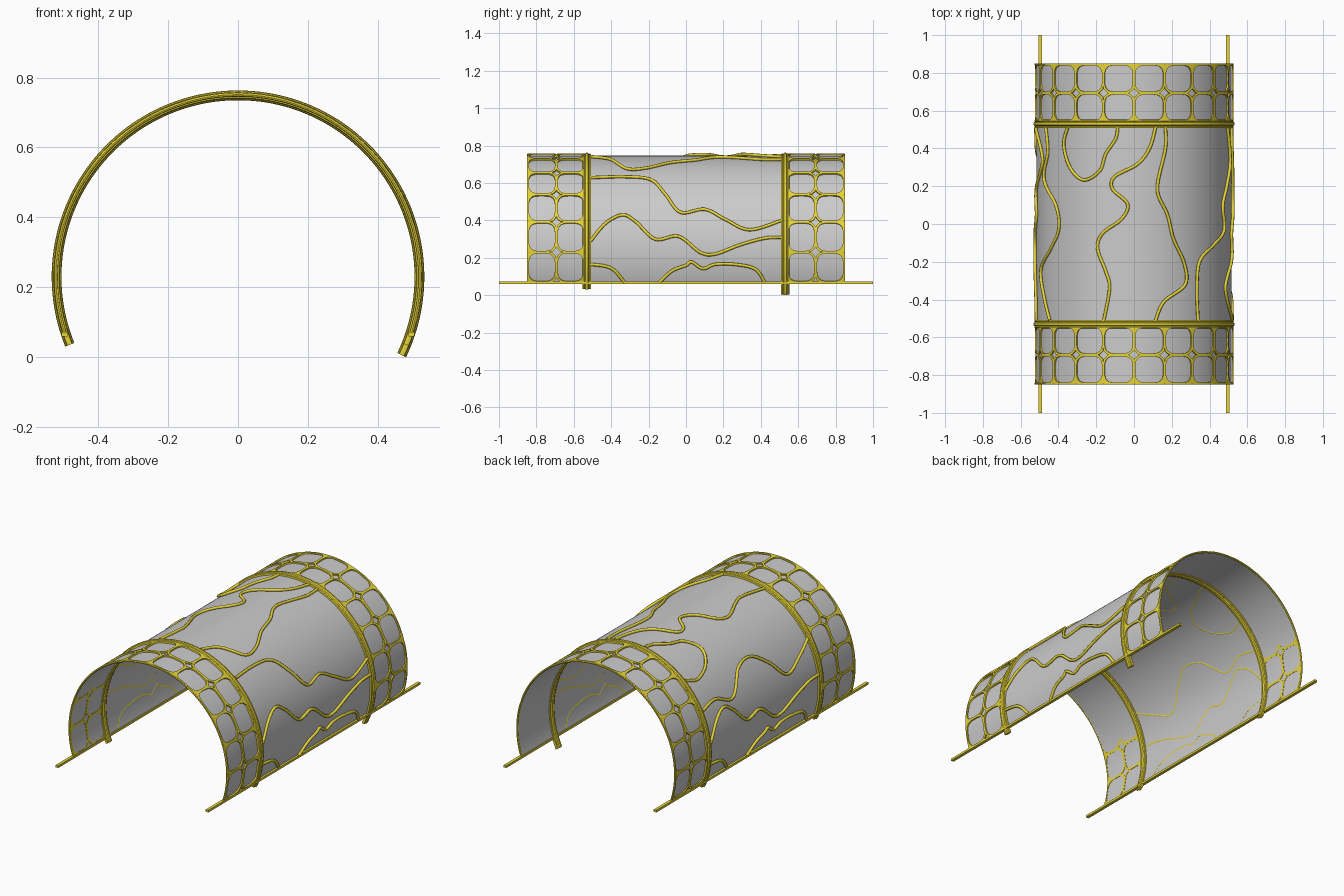
import bpy, bmesh
from math import sin, cos, radians, degrees, asin, acos, pi

if "Cube" in bpy.data.objects:
    bpy.data.objects.remove(bpy.data.objects["Cube"])

CZ = 0.23                      # height of the arch axis
SHELL_R = 0.517
A0, A1 = -18.0, 198.0          # arch sweep in degrees

gold = bpy.data.materials.new("gold")
gold.diffuse_color = (0.8, 0.66, 0.04, 1)
gold.use_nodes = True
gold.node_tree.nodes["Principled BSDF"].inputs["Base Color"].default_value = gold.diffuse_color


def on_arch(deg, y, r):
    a = radians(deg)
    return (r * cos(a), y, CZ + r * sin(a))


def finish(name, bm, mat=None, angle=35):
    me = bpy.data.meshes.new(name)
    bm.to_mesh(me)
    bm.free()
    ob = bpy.data.objects.new(name, me)
    bpy.context.collection.objects.link(ob)
    if mat:
        me.materials.append(mat)
    bpy.ops.object.select_all(action='DESELECT')
    ob.select_set(True)
    bpy.context.view_layer.objects.active = ob
    bpy.ops.object.shade_smooth_by_angle(angle=radians(angle))
    return ob


def sweep(name, profile, a0, a1, y0=0.0, closed=True, mat=None, n=96):
    """Sweep a (y, radius) profile around the arch axis."""
    bm = bmesh.new()
    rows = [[bm.verts.new(on_arch(a0 + (a1 - a0) * i / n, y0 + y, r)) for y, r in profile]
            for i in range(n + 1)]
    m = len(profile)
    for p, q in zip(rows, rows[1:]):
        for j in range(m if closed else m - 1):
            k = (j + 1) % m
            bm.faces.new((p[j], p[k], q[k], q[j]))
    if closed:
        bm.faces.new(rows[0])
        bm.faces.new(rows[-1][::-1])
        bmesh.ops.recalc_face_normals(bm, faces=bm.faces)
    return finish(name, bm, mat)


# Grey arched shell
sweep("arch_shell", [(-0.85, SHELL_R), (0.85, SHELL_R)], A0, A1, closed=False)

# Moulded rings, the back one reaching the ground on the right
outer = [(-0.023, 0.519), (-0.021, 0.526), (-0.015, 0.528), (-0.011, 0.525), (-0.007, 0.531), (0, 0.533),
         (0.007, 0.531), (0.011, 0.525), (0.015, 0.528), (0.021, 0.526), (0.023, 0.519)]
ring_profile = outer + [(y, 1.038 - r) for y, r in outer[-2:0:-1]]
low = degrees(asin(CZ / 0.533))
sweep("front_ring", ring_profile, -22, 202, -0.53, mat=gold)
sweep("back_ring", ring_profile, -low, 202, 0.53, mat=gold)

# End borders
for side, name in ((-1, "front_border"), (1, "back_border")):
    rim = [(0.006 * cos(k * pi / 4), 0.521 + 0.006 * sin(k * pi / 4)) for k in range(8)]
    sweep(name, rim, A0, A1, side * 0.845, mat=gold)


# Lattice bands: rounded openings with small diamond gaps at the nodes
def lattice(name, side):
    bm = bmesh.new()
    pitch, nseg = 18.0, 48
    hx = radians(pitch / 2) * 0.525
    for y_lo, y_hi, node in ((0.54, 0.693, 1), (0.693, 0.848, -1)):
        hy, yc = (y_hi - y_lo) / 2, (y_lo + y_hi) / 2
        for c in range(12):
            ac = A0 + pitch * (c + 0.5)
            rows = []
            for k in range(nseg):
                t = 2 * pi * (k + 0.5) / nseg
                cx, cy = cos(t), sin(t)
                s_out = 1 / max(abs(cx) / hx, abs(cy) / hy)
                a, b, e = hx - 0.007, hy - 0.008, 3.6
                s_in = (abs(cx / a) ** e + abs(cy / b) ** e) ** (-1 / e)
                if cy * node > 0:       # chamfer at node corners
                    l1 = abs(cx) + abs(cy)
                    s_out = min(s_out, (hx + hy - 0.024) / l1)
                    s_in = min(s_in, (hx + hy - 0.041) / l1)
                pair = []
                for s in (s_in, s_out):
                    ang = ac + degrees(s * cx / 0.525)
                    r = 0.527 - 0.004 * min(1, max(0, (ang - 150) / 15))
                    y = yc + s * cy
                    pair.append([on_arch(ang, side * y, q) for q in (r, r - 0.008)])
                rows.append([bm.verts.new(p) for p in
                             (pair[0][0], pair[1][0], pair[1][1], pair[0][1])])
            for p, q in zip(rows, rows[1:] + rows[:1]):
                for j in range(4):
                    k = (j + 1) % 4
                    bm.faces.new((p[j], p[k], q[k], q[j]))
    bmesh.ops.recalc_face_normals(bm, faces=bm.faces)
    finish(name, bm, gold)


lattice("front_lattice", -1)
lattice("back_lattice", 1)

# Side rails
for s, name in ((-1, "left_rail"), (1, "right_rail")):
    bm = bmesh.new()
    bmesh.ops.create_cube(bm, size=1)
    for v in bm.verts:
        v.co = (v.co.x * 0.018 + s * 0.496, v.co.y * 2, v.co.z * 0.013 + 0.066)
    finish(name, bm, gold)


# Wandering vines laid on the shell
def vine(name, pts):
    """pts are (degrees, y); smoothed with a Catmull-Rom spline on the surface."""
    p = [pts[0]] + pts + [pts[-1]]
    path = []
    for i in range(1, len(p) - 2):
        for k in range(8):
            t = k / 8
            path.append([0.5 * (2 * b + (c - a) * t + (2 * a - 5 * b + 4 * c - d) * t * t
                                + (3 * b - a - 3 * c + d) * t ** 3)
                         for a, b, c, d in zip(p[i - 1], p[i], p[i + 1], p[i + 2])])
    path.append(pts[-1])
    cu = bpy.data.curves.new(name, 'CURVE')
    cu.dimensions = '3D'
    cu.bevel_depth = 0.0085
    cu.bevel_resolution = 2
    cu.use_fill_caps = True
    sp = cu.splines.new('POLY')
    sp.points.add(len(path) - 1)
    for q, (ang, y) in zip(sp.points, path):
        q.co = (*on_arch(ang, y, 0.524), 1)
    sp.use_smooth = True
    cu.materials.append(gold)
    bpy.context.collection.objects.link(bpy.data.objects.new(name, cu))


# Upper vines as (x, y) seen from the top
top_vines = [
    [(-.468, .51), (-.458, .38), (-.478, .24), (-.415, .1), (-.4, -.03), (-.447, -.14), (-.495, -.25),
     (-.474, -.4), (-.447, -.51)],
    [(-.352, .51), (-.373, .42), (-.34, .3), (-.267, .233), (-.183, .28), (-.15, .37), (-.098, .45), (-.087, .51)],
    [(.114, .51), (.082, .4), (.018, .317), (-.103, .25), (-.114, .185), (-.034, .106), (-.066, .026),
     (-.167, -.05), (-.193, -.13), (-.15, -.25), (-.13, -.34), (-.16, -.51)],
    [(.167, .51), (.167, .4), (.124, .185), (.177, .05), (.21, -.08), (.267, -.21), (.272, -.32),
     (.16, -.41), (.114, -.51)],
]
for i, v in enumerate(top_vines):
    vine(f"top_vine_{i + 1}", [(degrees(acos(x / 0.525)), y) for x, y in v])

# Side vines as (y, z) seen from the right; the lower ones repeat turned half round
side_vines = [
    [(-.51, .63), (-.33, .635), (-.19, .62), (-.11, .54), (-.03, .444), (.1, .46), (.21, .406), (.34, .35), (.51, .4)],
    [(-.51, .29), (-.43, .385), (-.34, .43), (-.27, .395), (-.165, .3), (-.04, .315), (.075, .23), (.155, .22),
     (.29, .27), (.42, .305), (.51, .31)],
    [(-.51, .165), (-.43, .155), (-.38, .13), (-.33, .07)],
    [(-.14, .07), (-.075, .13), (0, .16), (.03, .178), (.09, .142), (.155, .165), (.26, .165), (.37, .14), (.42, .07)],
]
for i, v in enumerate(side_vines):
    pts = [(degrees(asin((z - CZ) / 0.525)), y) for y, z in v]
    vine(f"right_vine_{i + 1}", pts)
    if i:
        vine(f"left_vine_{i}", [(180 - a, -y) for a, y in pts])
